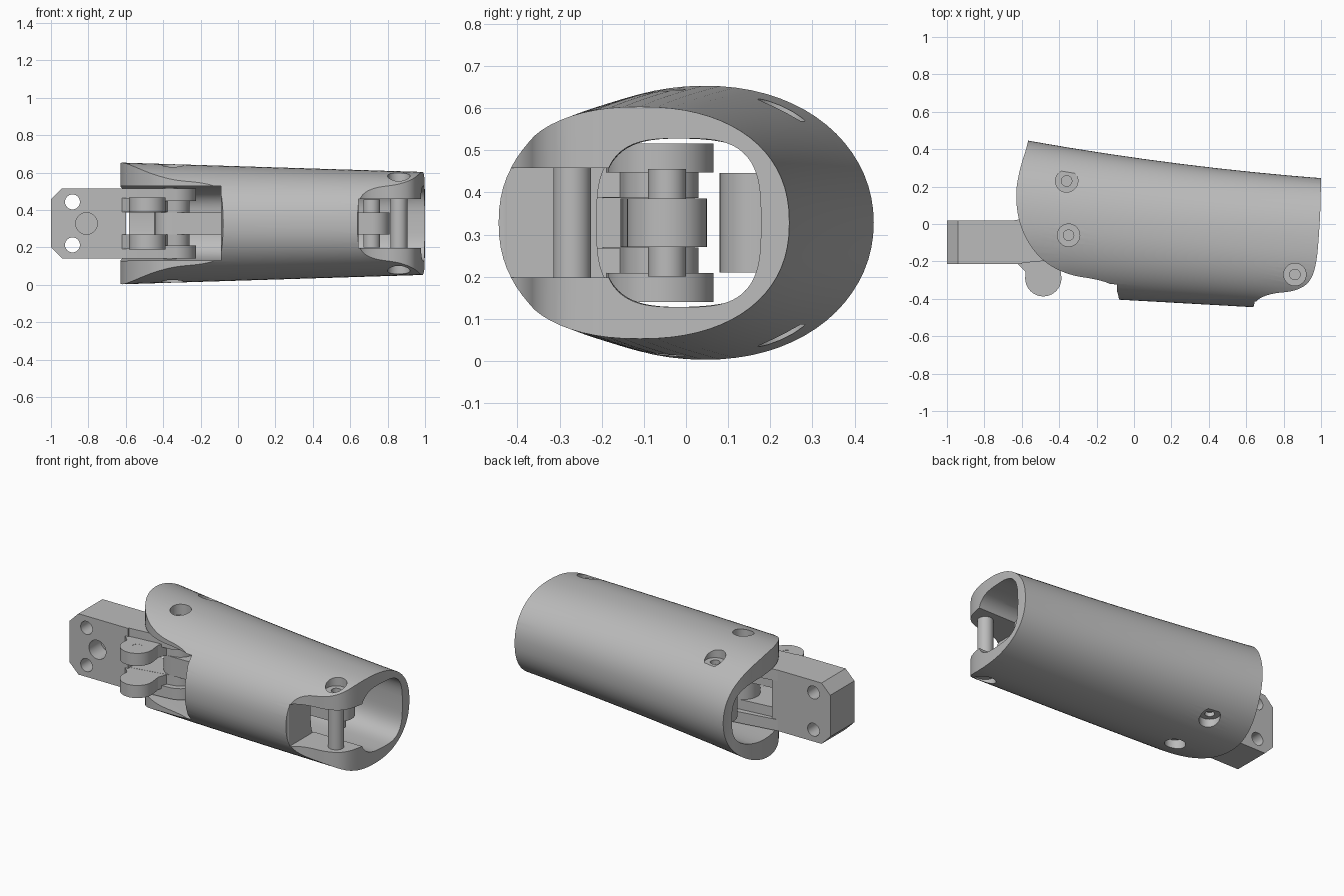
import bpy, bmesh, math
from mathutils import Vector

if "Cube" in bpy.data.objects:
    bpy.data.objects.remove(bpy.data.objects["Cube"])

MID = 0.328  # height of the symmetry plane

grey = bpy.data.materials.new("plain_grey")
grey.use_nodes = True
grey.diffuse_color = (0.5, 0.5, 0.5, 1)
grey.node_tree.nodes["Principled BSDF"].inputs["Base Color"].default_value = (0.5, 0.5, 0.5, 1)


def finish(name, bm):
    bmesh.ops.recalc_face_normals(bm, faces=bm.faces[:])
    mesh = bpy.data.meshes.new(name)
    bm.to_mesh(mesh)
    bm.free()
    mesh.materials.append(grey)
    obj = bpy.data.objects.new(name, mesh)
    bpy.context.collection.objects.link(obj)
    return obj


def skin(name, rings):
    """Join equal rings of points into a closed tube."""
    bm = bmesh.new()
    loops = [[bm.verts.new(p) for p in ring] for ring in rings]
    n = len(loops[0])
    for a, b in zip(loops, loops[1:]):
        for i in range(n):
            j = (i + 1) % n
            bm.faces.new((a[i], a[j], b[j], b[i]))
    bm.faces.new(loops[0])
    bm.faces.new(loops[-1])
    return finish(name, bm)


def prism(name, points, low, high, axis="z"):
    def place(p, d):
        return (p[0], p[1], d) if axis == "z" else (p[0], d, p[1])
    return skin(name, [[place(p, d) for p in points] for d in (low, high)])


def circle(x, y, r, n=40):
    return [(x + r * math.cos(i * math.tau / n), y + r * math.sin(i * math.tau / n))
            for i in range(n)]


def rect(x0, x1, y0, y1):
    return [(x0, y0), (x1, y0), (x1, y1), (x0, y1)]


def boolean(obj, cutter, operation="DIFFERENCE"):
    mod = obj.modifiers.new("cut", "BOOLEAN")
    mod.operation = operation
    mod.solver = "EXACT"
    mod.object = cutter
    bpy.context.view_layer.objects.active = obj
    bpy.ops.object.modifier_apply(modifier=mod.name)
    bpy.data.objects.remove(cutter)


def bar(name, discs, low, high, holes=()):
    """Plate wrapped around discs, with drilled holes."""
    bm = bmesh.new()
    for d in discs:
        for p in circle(*d):
            for z in (low, high):
                bm.verts.new((*p, z))
    bmesh.ops.convex_hull(bm, input=bm.verts[:])
    bmesh.ops.dissolve_limit(bm, angle_limit=0.01, verts=bm.verts[:], edges=bm.edges[:])
    obj = finish(name, bm)
    for h in holes:
        boolean(obj, prism("drill", circle(*h), low - 0.1, high + 0.1))
    return obj


def mirrored_bar(name, discs, low, high, holes=()):
    for side, a, b in (("upper", low, high), ("lower", 2 * MID - high, 2 * MID - low)):
        bar(side + "_" + name, discs, a, b, holes)


def section(x, front, back, half, power, n=72):
    """Rounded oval across the length of the shell."""
    ring = []
    for i in range(n):
        t = math.tau * i / n
        c, s = math.cos(t), math.sin(t)
        c = math.copysign(abs(c) ** (2 / power), c)
        s = math.copysign(abs(s) ** (2 / power), s)
        ring.append((x, (front + back) / 2 + c * (back - front) / 2, MID + half * s))
    return ring


def back_edge(x):
    return 0.355 - 0.142 * x + 0.032 * x * x


def chaikin(points, rounds=3):
    for _ in range(rounds):
        out = []
        for p, q in zip(points, points[1:] + points[:1]):
            p, q = Vector(p), Vector(q)
            out += [tuple(p.lerp(q, 0.25)), tuple(p.lerp(q, 0.75))]
        points = out
    return points


# Outer shell, hollowed along its length
stations = [-0.75 + 0.2 * i for i in range(10)]
shell = skin("outer_shell", [
    section(x, -0.409 - 0.056 * x, back_edge(x), 0.306 - 0.031 * x, 2.14 + 0.12 * x)
    for x in stations])
cavity = [(-0.85, -0.32), (-0.3, -0.32), (0.2, -0.32), (0.6, -0.32),
          (0.65, -0.2), (0.85, -0.2), (1.15, -0.2)]
boolean(shell, skin("cavity", [
    section(x, f, back_edge(x) - 0.068, 0.2, 3.2) for x, f in cavity]))

# Mouths at both ends
boolean(shell, prism("rear_mouth", rect(-0.9, -0.09, -0.7, 0.02), MID - 0.199, MID + 0.199))
boolean(shell, prism("tip_mouth", rect(0.645, 1.2, -0.7, -0.05), MID - 0.13, MID + 0.13))

# Trimmed side outline
outline = [(-0.53, 0.7), (-0.56, 0.45), (-0.61, 0.3), (-0.635, 0.16), (-0.615, 0.0),
           (-0.55, -0.13), (-0.46, -0.22), (-0.34, -0.275), (-0.2, -0.295),
           (-0.11, -0.325), (-0.08, -0.38), (-0.08, -0.46), (-0.08, -0.9),
           (0.63, -0.9), (0.63, -0.45), (0.66, -0.4), (0.74, -0.37), (0.86, -0.36),
           (0.94, -0.315), (0.975, -0.22), (0.99, -0.05), (1.0, 0.15), (1.0, 0.7)]
boolean(shell, prism("trim", chaikin(outline), -0.3, 1.0), "INTERSECT")

# Screw recesses on both broad sides
for x, y, floor in ((-0.36, 0.23, 0.57), (-0.35, -0.06, 0.58), (0.86, -0.27, 0.545)):
    for r, z in ((0.06, floor), (0.028, floor - 0.025)):
        boolean(shell, prism("recess", circle(x, y, r), z, 0.9))
        boolean(shell, prism("recess", circle(x, y, r), -0.3, 2 * MID - z))

# Mounting block with chamfered corners and holes
block = prism("mounting_block", [(-1, 0.2), (-0.94, 0.14), (-0.6, 0.14), (-0.6, 0.516),
                                 (-0.94, 0.516), (-1, 0.456)], -0.215, 0.02, "y")
for z in (MID - 0.115, MID + 0.115):
    boolean(block, prism("drill", circle(-0.885, z, 0.04), -0.5, 0.5, "y"))
boolean(block, prism("blind_drill", circle(-0.81, MID, 0.058), -0.5, -0.1, "y"))

# Hinge arms, their bosses and the offset fork
PIVOT = (-0.35, -0.06)
mirrored_bar("hinge_arm", [(-0.65, -0.098, 0.115), (*PIVOT, 0.125)], 0.447, 0.516,
             [(*PIVOT, 0.045)])
mirrored_bar("hinge_boss", [(-0.62, -0.1, 0.1), (*PIVOT, 0.09)], 0.387, 0.45,
             [(*PIVOT, 0.045)])
mirrored_bar("fork_lug", [(-0.59, -0.14, 0.075), (-0.46, -0.12, 0.09), (-0.485, -0.25, 0.07)],
             0.388, 0.465)
mirrored_bar("fork_eye", [(-0.485, -0.29, 0.097), (-0.485, -0.23, 0.09)], 0.388, 0.466,
             [(-0.485, -0.29, 0.028)])

# Inner link, sleeve and pins
TIP = (0.715, -0.045)
bar("inner_link", [(*PIVOT, 0.095), (*TIP, 0.095)], 0.27, 0.386, [(*PIVOT, 0.045)])
bar("rear_sleeve", [(-0.36, 0.23, 0.09), (-0.36, 0.17, 0.09)], 0.21, 0.446)
for name, x, y, low, high in (("link_pin", *TIP, 0.2, 0.456),
                              ("tip_pin", 0.86, -0.27, 0.17, 0.486),
                              ("rear_pin", -0.36, 0.23, 0.115, 0.541)):
    prism(name, circle(x, y, 0.045), low, high)

# Smooth curves, crisp edges
for obj in bpy.context.collection.objects:
    if obj.type == "MESH" and grey.name in obj.data.materials:
        bpy.ops.object.select_all(action="DESELECT")
        obj.select_set(True)
        bpy.context.view_layer.objects.active = obj
        bpy.ops.object.shade_smooth_by_angle(angle=math.radians(30))
